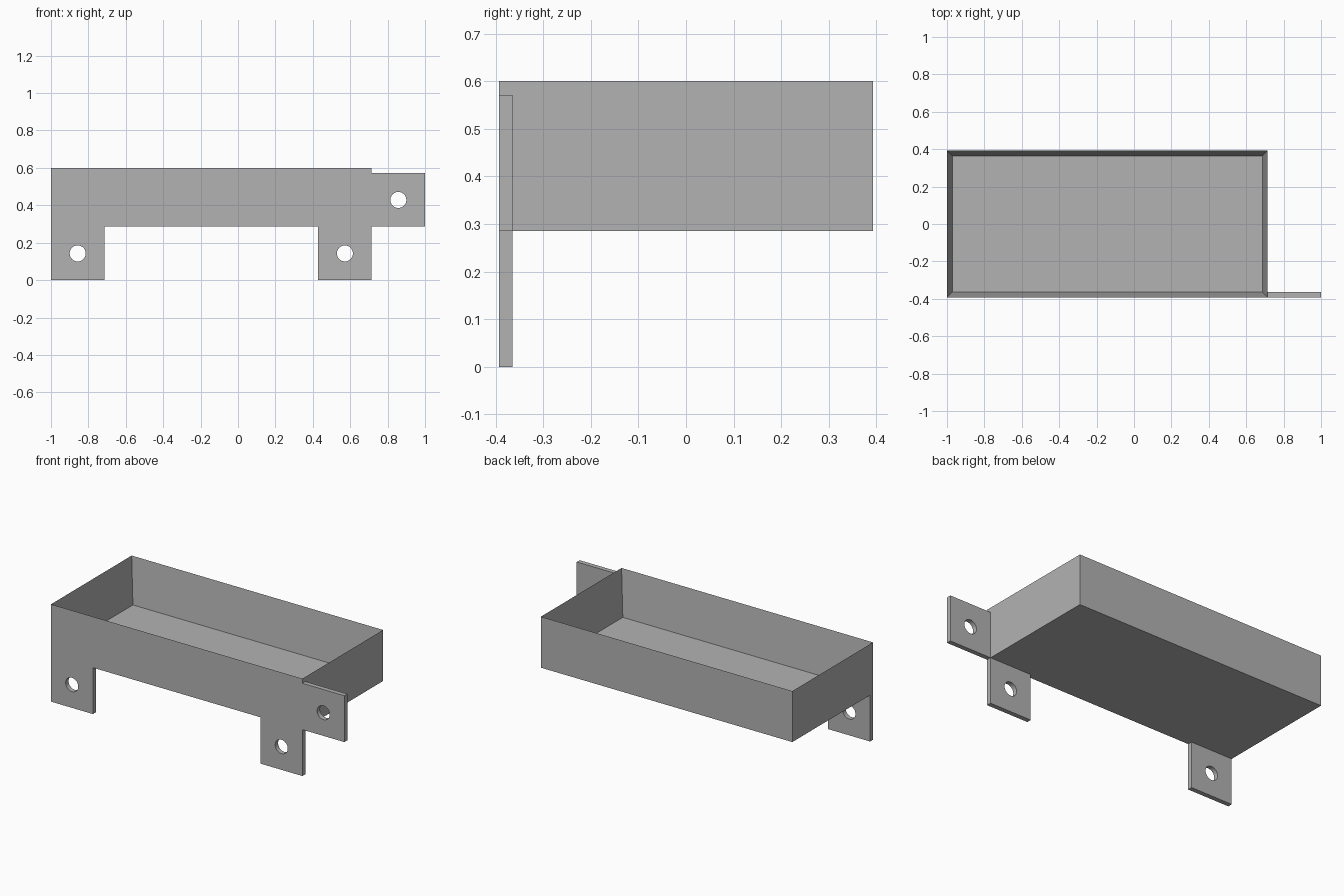
import bpy, bmesh, math

if "Cube" in bpy.data.objects:
    bpy.data.objects.remove(bpy.data.objects["Cube"])

U = 2 / 70            # one wall thickness
Y0 = -13.75 * U       # front plane
Y1 = -Y0
X0, X1 = -1.0, 25 * U
Z0, Z1 = 10 * U, 21 * U

grey = bpy.data.materials.new("plain grey")
grey.diffuse_color = (0.45, 0.45, 0.45, 1)
grey.use_nodes = True
grey.node_tree.nodes["Principled BSDF"].inputs["Base Color"].default_value = grey.diffuse_color


def finish(name, bm):
    bmesh.ops.recalc_face_normals(bm, faces=bm.faces)
    me = bpy.data.meshes.new(name)
    bm.to_mesh(me)
    bm.free()
    me.materials.append(grey)
    ob = bpy.data.objects.new(name, me)
    bpy.context.collection.objects.link(ob)
    return ob


# open tray: box with the top inset and pushed down to the floor
bm = bmesh.new()
bmesh.ops.create_cube(bm, size=1)
for v in bm.verts:
    v.co.x = X0 if v.co.x < 0 else X1
    v.co.y = Y0 if v.co.y < 0 else Y1
    v.co.z = Z0 if v.co.z < 0 else Z1
bm.faces.ensure_lookup_table()
top = max(bm.faces, key=lambda f: f.calc_center_median().z)
bmesh.ops.inset_region(bm, faces=[top], thickness=U, use_even_offset=True)
for v in top.verts:
    v.co.z = Z0 + U
finish("tray", bm)


# square mounting tab with a round screw hole
def tab(name, cx, cz, half=5 * U, radius=1.5 * U, n=32):
    bm = bmesh.new()
    rings = []
    for y in (Y0, Y0 + U):
        for square in (True, False):
            ring = []
            for i in range(n):
                a = 2 * math.pi * i / n
                c, s = math.cos(a), math.sin(a)
                r = half / max(abs(c), abs(s)) if square else radius
                ring.append(bm.verts.new((cx + r * c, y, cz + r * s)))
            rings.append(ring)
    out_f, in_f, out_b, in_b = rings
    for a, b in ((out_f, in_f), (in_f, in_b), (in_b, out_b), (out_b, out_f)):
        for i in range(n):
            j = (i + 1) % n
            bm.faces.new((a[i], a[j], b[j], b[i]))
    ob = finish(name, bm)
    # smooth hole wall, crisp edges
    bpy.ops.object.select_all(action='DESELECT')
    ob.select_set(True)
    bpy.context.view_layer.objects.active = ob
    bpy.ops.object.shade_smooth_by_angle(angle=math.radians(30))


tab("lower_left_tab", X0 + 5 * U, 5 * U)
tab("lower_right_tab", X1 - 5 * U, 5 * U)
tab("side_tab", X1 + 5 * U, 15 * U)
